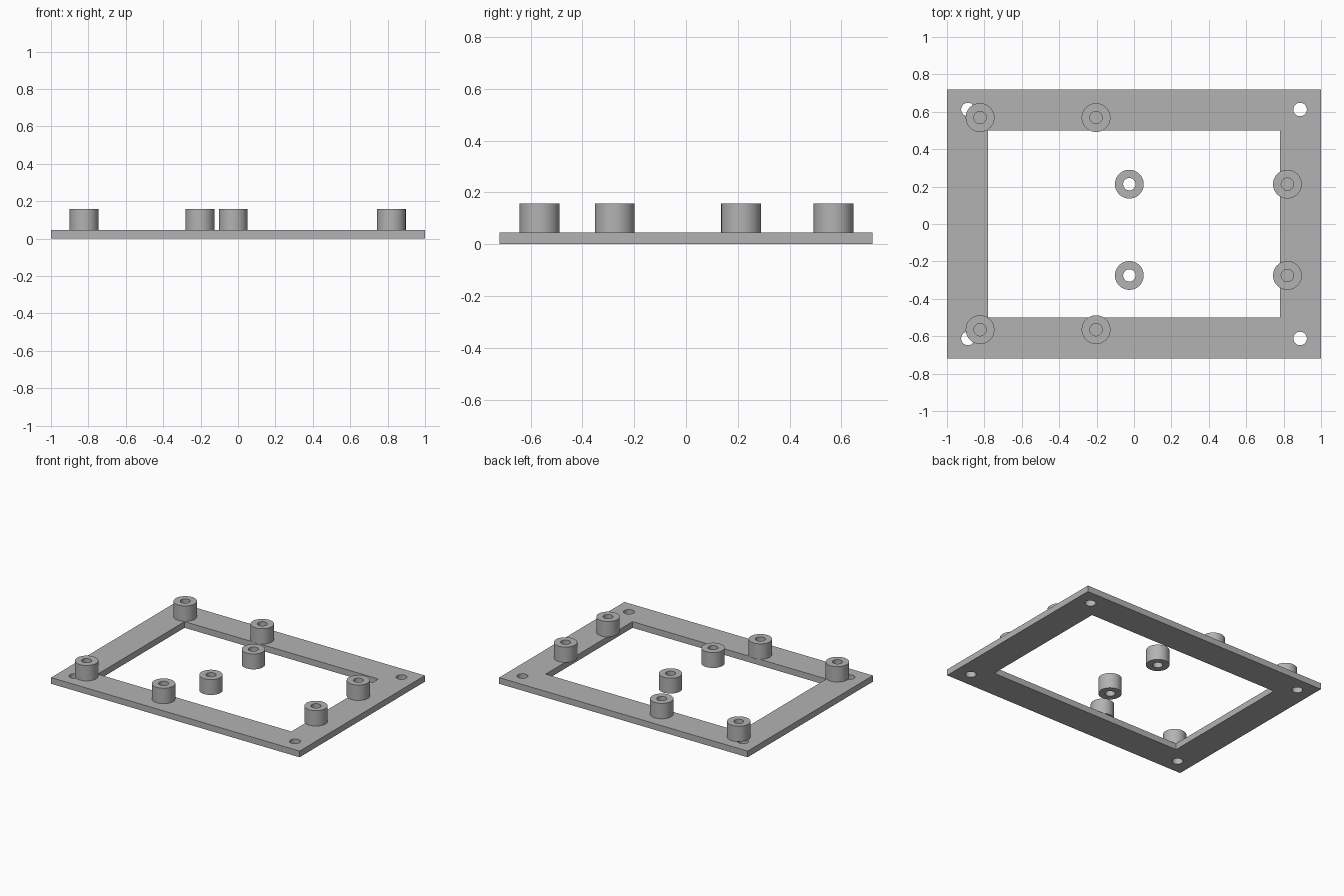
import bpy, bmesh, math
from mathutils import Vector

cube = bpy.data.objects.get("Cube")
if cube:
    bpy.data.objects.remove(cube, do_unlink=True)

PLATE_THICKNESS = 0.045
POST_HEIGHT = 0.112

grey = bpy.data.materials.new("plain grey")
grey.use_nodes = True
grey.diffuse_color = (0.45, 0.45, 0.45, 1)
grey.node_tree.nodes["Principled BSDF"].inputs["Base Color"].default_value = grey.diffuse_color


def rectangle(half_x, half_y):
    return [(-half_x, -half_y), (half_x, -half_y), (half_x, half_y), (-half_x, half_y)]


def circle(x, y, radius, sides=48):
    angles = [2 * math.pi * i / sides for i in range(sides)]
    return [(x + radius * math.cos(a), y + radius * math.sin(a)) for a in angles]


def extruded_outline(name, outlines, height, location):
    """Fill an outer outline with its holes and extrude it upwards."""
    bm = bmesh.new()
    edges = []
    for outline in outlines:
        verts = [bm.verts.new((x, y, 0)) for x, y in outline]
        edges += [bm.edges.new((v, verts[i - 1])) for i, v in enumerate(verts)]
    bmesh.ops.triangle_fill(bm, edges=edges, use_beauty=True, use_dissolve=False)
    top = bmesh.ops.extrude_face_region(bm, geom=bm.faces[:], use_keep_orig=True)["geom"]
    bmesh.ops.translate(bm, vec=Vector((0, 0, height)),
                        verts=[g for g in top if isinstance(g, bmesh.types.BMVert)])
    bmesh.ops.recalc_face_normals(bm, faces=bm.faces[:])
    mesh = bpy.data.meshes.new(name)
    bm.to_mesh(mesh)
    bm.free()
    mesh.materials.append(grey)
    obj = bpy.data.objects.new(name, mesh)
    obj.location = location
    bpy.context.collection.objects.link(obj)
    bpy.ops.object.select_all(action="DESELECT")
    obj.select_set(True)
    bpy.context.view_layer.objects.active = obj
    bpy.ops.object.shade_smooth_by_angle(angle=math.radians(30))
    return obj


# Frame plate with a large window and four corner screw holes
corner_holes = [circle(sx * 0.888, sy * 0.612, 0.036) for sx in (-1, 1) for sy in (-1, 1)]
extruded_outline("frame_plate", [rectangle(1, 0.72), rectangle(0.78, 0.5)] + corner_holes,
                 PLATE_THICKNESS, (0, 0, 0))

# Hollow standoffs: an outer set on the frame and a set at the inner rows
post_rows = {
    "outer_standoff": ((-0.823, -0.203), (-0.565, 0.569)),
    "inner_standoff": ((-0.025, 0.82), (-0.275, 0.213)),
}
for name, (columns, rows) in post_rows.items():
    for x in columns:
        for y in rows:
            extruded_outline(name, [circle(0, 0, 0.077), circle(0, 0, 0.033)],
                             POST_HEIGHT, (x, y, PLATE_THICKNESS))
